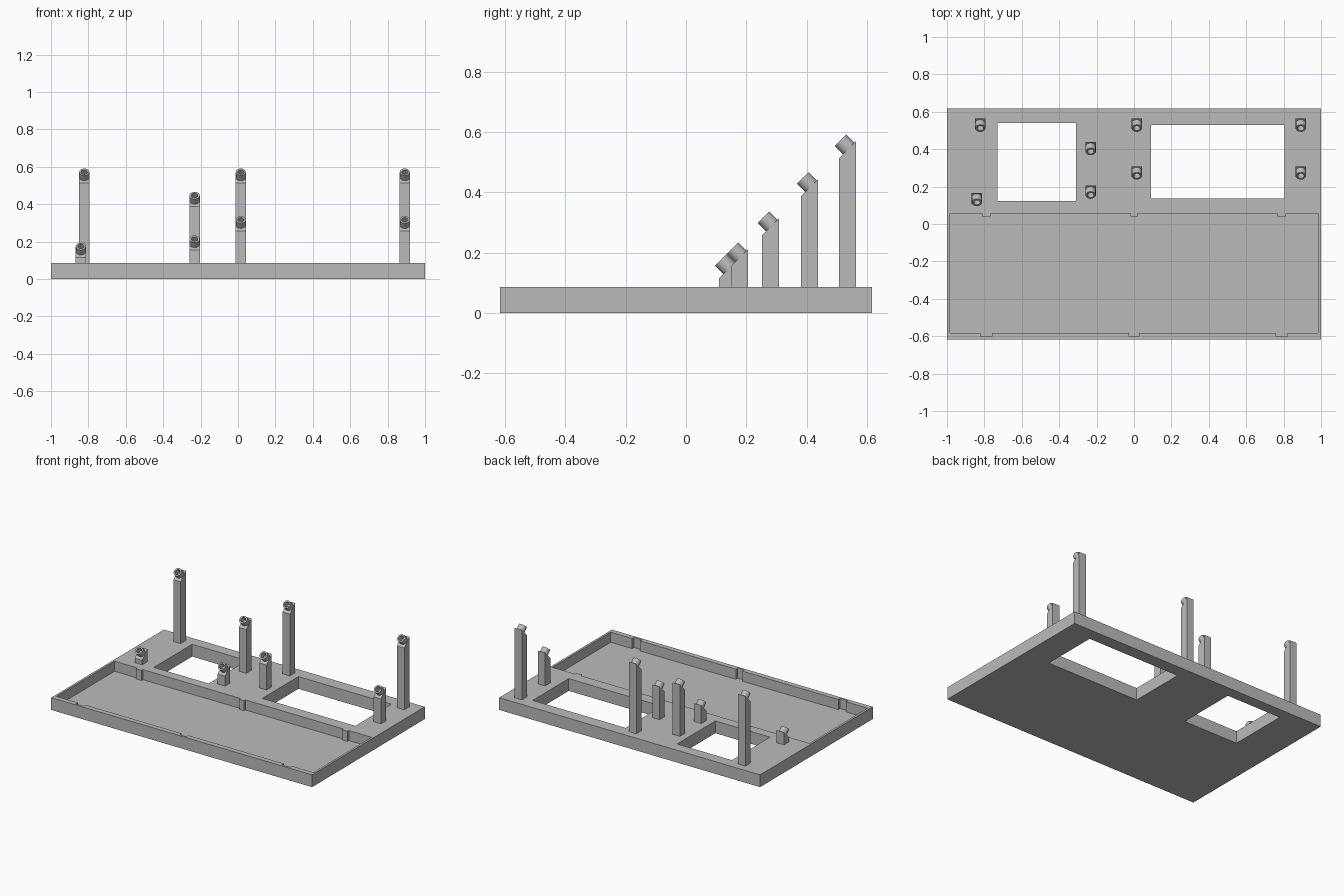
import bpy, math
from mathutils import Matrix, Vector

old = bpy.data.objects.get("Cube")
if old:
    bpy.data.objects.remove(old, do_unlink=True)

grey = bpy.data.materials.new("mid_grey")
grey.use_nodes = True
COLOUR = (0.5, 0.5, 0.5, 1)
grey.diffuse_color = COLOUR
grey.node_tree.nodes["Principled BSDF"].inputs["Base Color"].default_value = COLOUR

TOP = 0.085      # upper face of the base
FLOOR = 0.015    # floor of the tray
SLOPE = 0.006    # post tops lie on the plane z = y + SLOPE


def mesh_object(name, verts, faces):
    mesh = bpy.data.meshes.new(name)
    mesh.from_pydata(verts, [], faces)
    mesh.materials.append(grey)
    obj = bpy.data.objects.new(name, mesh)
    bpy.context.collection.objects.link(obj)
    return obj


def box(name, x0, x1, y0, y1, z0, z1, rise=0):
    """Box whose top may rise towards the back."""
    corners = [(x0, y0), (x1, y0), (x1, y1), (x0, y1)]
    verts = [(x, y, z0) for x, y in corners]
    verts += [(x, y, z1 + rise * (y - y0)) for x, y in corners]
    sides = [(i, (i + 1) % 4, (i + 1) % 4 + 4, i + 4) for i in range(4)]
    return mesh_object(name, verts, [(3, 2, 1, 0), (4, 5, 6, 7)] + sides)


def cut(target, cutter):
    mod = target.modifiers.new("cut", 'BOOLEAN')
    mod.operation = 'DIFFERENCE'
    mod.solver = 'EXACT'
    mod.object = cutter
    bpy.context.view_layer.objects.active = target
    bpy.ops.object.modifier_apply(modifier=mod.name)
    bpy.data.objects.remove(cutter, do_unlink=True)


def ring(name, outer, inner, length, matrix, n=32):
    """Open-centred collar along local z."""
    profile = [(outer, 0), (outer, length), (inner, length), (inner, 0)]
    verts = []
    for i in range(n):
        a = 2 * math.pi * i / n
        verts += [matrix @ Vector((r * math.cos(a), r * math.sin(a), z)) for r, z in profile]
    faces = []
    for i in range(n):
        j = (i + 1) % n
        for k in range(4):
            m = (k + 1) % 4
            faces.append((4 * i + k, 4 * j + k, 4 * j + m, 4 * i + m))
    obj = mesh_object(name, verts, faces)
    bpy.ops.object.select_all(action='DESELECT')
    obj.select_set(True)
    bpy.context.view_layer.objects.active = obj
    bpy.ops.object.shade_smooth_by_angle(angle=math.radians(30))
    return obj


# Base with two windows and a shallow tray
base = box("base", -1, 1, -0.617, 0.617, 0, TOP)
cut(base, box("small_window", -0.73, -0.31, 0.122, 0.54, -0.1, 0.2))
cut(base, box("large_window", 0.092, 0.805, 0.135, 0.53, -0.1, 0.2))
cut(base, box("tray", -0.985, 0.985, -0.582, 0.055, FLOOR, 0.2))

# Clip notches in the front wall, matching tabs on the rear wall
for side, x in (("right", -0.79), ("middle", 0), ("left", 0.79)):
    w = 0.03 if x else 0.026
    cut(base, box("notch", x - w, x + w, -0.602, -0.57, FLOOR, 0.2))
    w -= 0.008
    box(side + "_tab", x - w, x + w, 0.04, 0.06, FLOOR - 0.002, TOP)

# Slanted posts, each carrying a tilted collar
POSTS = [(-0.822, 0.535), (0.015, 0.535), (0.892, 0.535), (0.015, 0.28),
         (0.892, 0.28), (-0.232, 0.41), (-0.232, 0.177), (-0.84, 0.138)]
HALF = 0.028
tilt = Matrix.Rotation(math.radians(45), 4, 'X')
for i, (x, y) in enumerate(POSTS, 1):
    front = y - HALF
    box(f"post_{i}", x - HALF, x + HALF, front, y + HALF,
        TOP - 0.005, front + SLOPE, rise=1)
    centre = Matrix.Translation((x, y + 0.008, y + 0.008 + SLOPE - 0.008))
    ring(f"collar_{i}", 0.027, 0.017, 0.044, centre @ tilt)
